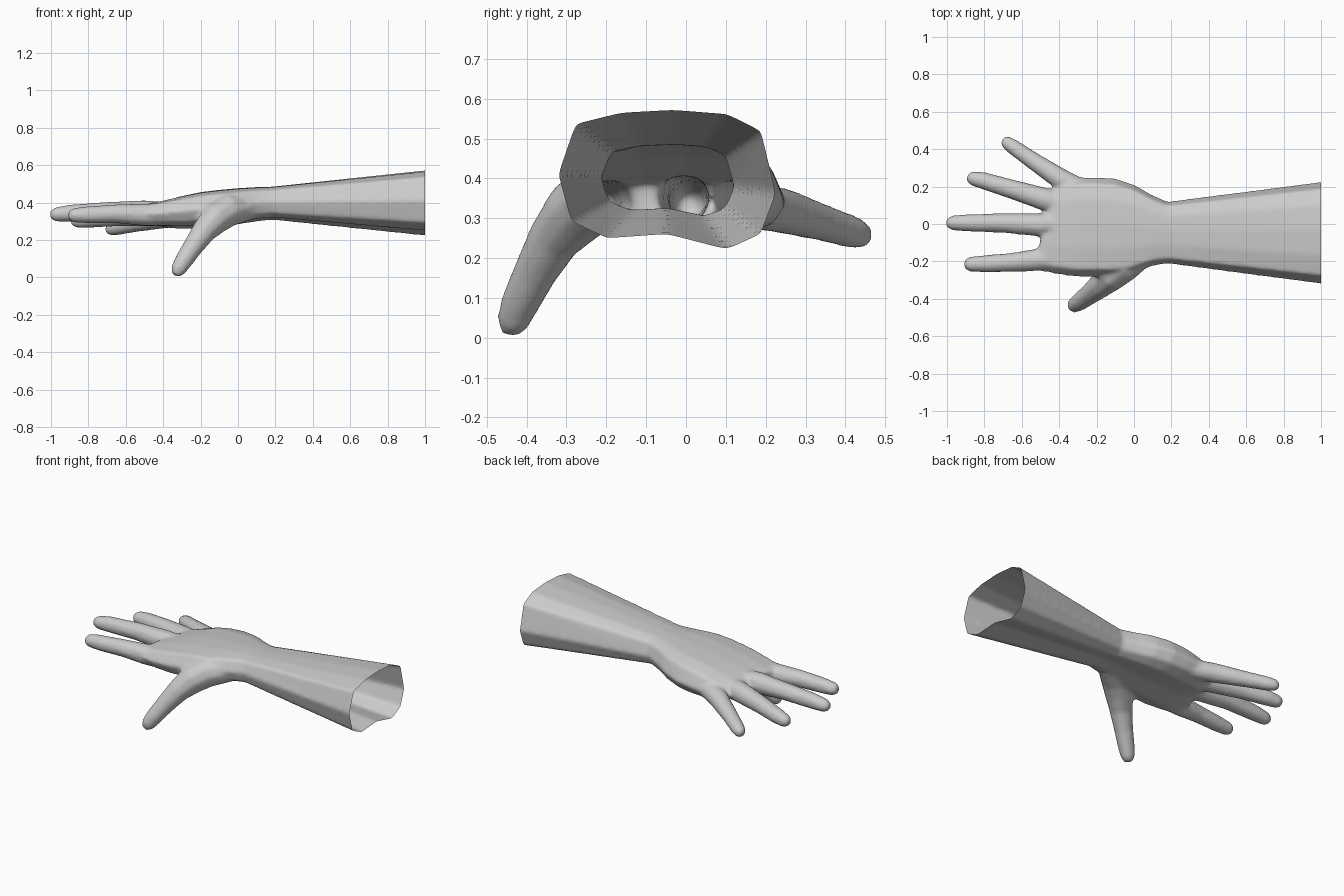
import bpy, bmesh, math
from mathutils import Vector

if "Cube" in bpy.data.objects:
    bpy.data.objects.remove(bpy.data.objects["Cube"])

bm = bmesh.new()

def loft(rings):
    """Skin a closed tube through equal-length rings of points."""
    vs = [[bm.verts.new(p) for p in r] for r in rings]
    n = len(vs[0])
    for a, b in zip(vs, vs[1:]):
        for i in range(n):
            j = (i + 1) % n
            bm.faces.new((a[i], a[j], b[j], b[i]))
    bm.faces.new(vs[0][::-1])
    bm.faces.new(vs[-1])

# Arm cross-section, normalised to -1..1 in y and z
PROFILE = [(-1, .08), (-.84, .8), (-.42, .96), (.05, 1), (.55, .94), (.86, .7),
           (1, -.2), (.86, -.78), (.55, -1), (0, -.78), (-.55, -.84), (-.88, -.6)]

# Forearm, wrist and palm: x, y range, z range, slant of the ring
SECTIONS = [(1.05, -.327, .232, .217, .577, 0), (.18, -.212, .12, .307, .485, 0),
            (.1, -.225, .155, .298, .483, 0), (0, -.265, .212, .283, .477, 0),
            (-.1, -.285, .245, .268, .468, 0), (-.2, -.285, .252, .262, .456, 0),
            (-.29, -.285, .252, .26, .437, .04), (-.38, -.27, .24, .262, .414, .14),
            (-.44, -.25, .225, .272, .4, .26), (-.475, -.235, .2, .29, .385, .28)]
loft([[(x + s * ((a + b) / 2 + u * (b - a) / 2), (a + b) / 2 + u * (b - a) / 2,
        (c + d) / 2 + v * (d - c) / 2) for u, v in PROFILE]
      for x, a, b, c, d, s in SECTIONS])

def digit(points, sides=10):
    """Tapered tube; each point is x, y, z, radius."""
    pos = [Vector(p[:3]) for p in points]
    rings = []
    for i, p in enumerate(points):
        t = (pos[min(i + 1, len(pos) - 1)] - pos[max(i - 1, 0)]).normalized()
        side = t.cross(Vector((0, 0, 1))).normalized()
        up = side.cross(t)
        rings.append([pos[i] + p[3] * (math.cos(k * math.tau / sides) * side
                      + math.sin(k * math.tau / sides) * up) for k in range(sides)])
    loft(rings)

# Index, middle, ring, little finger and thumb
digit([(-.33, -.18, .335, .06), (-.5, -.19, .335, .062), (-.65, -.205, .34, .052),
       (-.8, -.213, .335, .047), (-.88, -.215, .332, .04), (-.907, -.215, .33, .024)])
digit([(-.33, 0, .34, .06), (-.5, -.005, .35, .064), (-.7, .005, .352, .053),
       (-.9, .006, .343, .047), (-.975, .006, .336, .04), (-1.004, .006, .334, .022)])
digit([(-.3, .08, .335, .06), (-.47, .13, .335, .063), (-.65, .185, .325, .053),
       (-.8, .23, .31, .047), (-.865, .245, .302, .04), (-.892, .25, .3, .022)])
digit([(-.22, .15, .335, .06), (-.4, .245, .318, .058), (-.55, .345, .288, .047),
       (-.65, .415, .266, .042), (-.685, .44, .257, .035), (-.702, .453, .253, .02)])
digit([(.06, -.15, .375, .07), (-.05, -.22, .36, .09), (-.12, -.275, .315, .085),
       (-.18, -.33, .25, .068), (-.24, -.378, .165, .056), (-.29, -.415, .09, .05),
       (-.32, -.435, .04, .042), (-.334, -.445, .012, .024)])

bmesh.ops.recalc_face_normals(bm, faces=bm.faces)
mesh = bpy.data.meshes.new("hand_and_forearm")
bm.to_mesh(mesh)
bm.free()
hand = bpy.data.objects.new("hand_and_forearm", mesh)
bpy.context.collection.objects.link(hand)
bpy.context.view_layer.objects.active = hand
hand.select_set(True)

# Blend the parts into one skin
rm = hand.modifiers.new("fuse", 'REMESH')
rm.mode = 'VOXEL'
rm.voxel_size = .011
sm = hand.modifiers.new("soften", 'SMOOTH')
sm.factor = .5
sm.iterations = 8
for m in ("fuse", "soften"):
    bpy.ops.object.modifier_apply(modifier=m)

# Open the forearm end
bm = bmesh.new()
bm.from_mesh(hand.data)
bmesh.ops.bisect_plane(bm, geom=bm.verts[:] + bm.edges[:] + bm.faces[:],
                       plane_co=(1, 0, 0), plane_no=(1, 0, 0), clear_outer=True)
bm.to_mesh(hand.data)
bm.free()
bpy.ops.object.shade_smooth()
